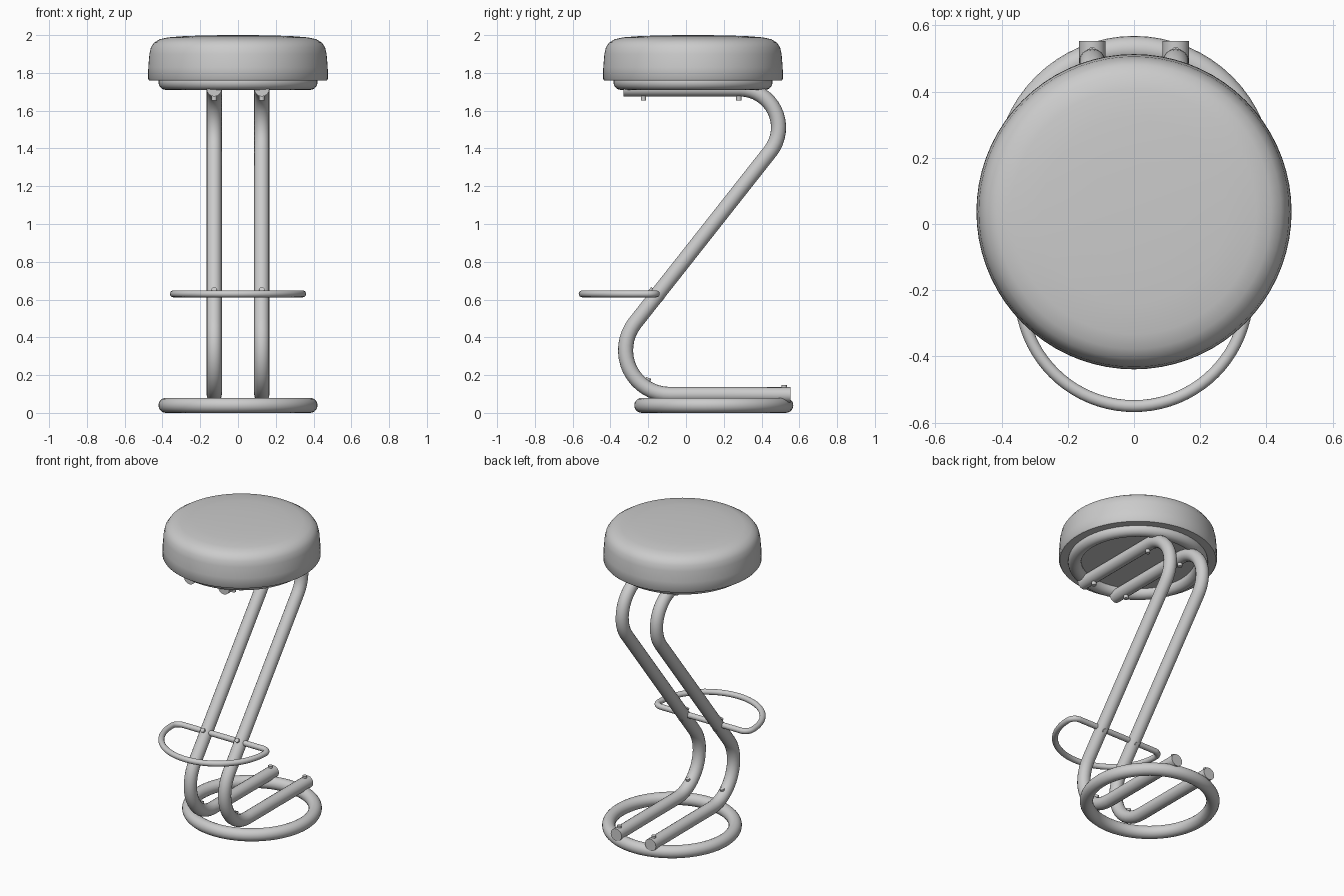
import bpy, bmesh, math
from mathutils import Vector

if "Cube" in bpy.data.objects:
    bpy.data.objects.remove(bpy.data.objects["Cube"])

SEAT_Y = 0.037
BASE_Y = 0.147


def smooth(ob, angle=40):
    bpy.ops.object.select_all(action='DESELECT')
    ob.select_set(True)
    bpy.context.view_layer.objects.active = ob
    bpy.ops.object.shade_smooth_by_angle(angle=math.radians(angle))


def tube(name, pts, radius, cyclic=False):
    cu = bpy.data.curves.new(name, 'CURVE')
    cu.dimensions = '3D'
    cu.bevel_depth = radius
    cu.bevel_resolution = 6
    cu.use_fill_caps = True
    sp = cu.splines.new('POLY')
    sp.points.add(len(pts) - 1)
    for p, co in zip(sp.points, pts):
        p.co = (*co, 1)
    sp.use_cyclic_u = cyclic
    ob = bpy.data.objects.new(name, cu)
    bpy.context.collection.objects.link(ob)
    bpy.ops.object.select_all(action='DESELECT')
    ob.select_set(True)
    bpy.context.view_layer.objects.active = ob
    bpy.ops.object.convert(target='MESH')
    ob = bpy.context.object
    smooth(ob)
    return ob


def ring(name, y, z, major, minor):
    bpy.ops.mesh.primitive_torus_add(location=(0, y, z), major_radius=major, minor_radius=minor,
                                     major_segments=64, minor_segments=20)
    ob = bpy.context.object
    ob.name = name
    smooth(ob)


def lathe(name, profile, y, segs=72):
    bm = bmesh.new()
    vs = [bm.verts.new((r, 0, z)) for r, z in profile]
    es = [bm.edges.new(e) for e in zip(vs, vs[1:])]
    bmesh.ops.spin(bm, geom=vs + es, axis=(0, 0, 1), cent=(0, 0, 0), angle=2 * math.pi, steps=segs)
    bmesh.ops.remove_doubles(bm, verts=bm.verts, dist=1e-4)
    bmesh.ops.recalc_face_normals(bm, faces=bm.faces)
    me = bpy.data.meshes.new(name)
    bm.to_mesh(me)
    bm.free()
    ob = bpy.data.objects.new(name, me)
    ob.location.y = y
    bpy.context.collection.objects.link(ob)
    smooth(ob)


def arc(cy, cz, r, a0, a1, n=16):
    return [(cy + r * math.cos(math.radians(a0 + (a1 - a0) * i / n)),
             cz + r * math.sin(math.radians(a0 + (a1 - a0) * i / n))) for i in range(n + 1)]


# Cushion
lathe("seat_cushion", [(0, 1.76), (0.47, 1.76), (0.476, 1.768), (0.475, 1.83), (0.469, 1.90),
                       (0.461, 1.935), (0.444, 1.96), (0.415, 1.978), (0.37, 1.988),
                       (0.28, 1.995), (0.15, 1.999), (0, 2.0)], SEAT_Y)

# Support ring under the cushion and floor ring
ring("seat_ring", SEAT_Y, 1.75, 0.381, 0.04)
ring("base_ring", BASE_Y, 0.04, 0.381, 0.04)

# Pair of Z-shaped legs, path in the y-z plane
path = [(0.553, 0.096), (0.2, 0.0975)]
path += arc(-0.086, 0.3315, 0.234, 270, 141.8)
path += arc(0.286, 1.511, 0.204, -38.2, 90)
path += [(-0.33, 1.715)]
for side, s in (("left", -1), ("right", 1)):
    x = 0.126 * s
    tube(f"{side}_leg", [(x, y, z) for y, z in path], 0.04)

    # Bolts: start and end in the y-z plane
    bolts = {"seat_front": ((-0.225, 1.70), (-0.225, 1.655)),
             "seat_back": ((0.28, 1.70), (0.28, 1.655)),
             "footrest": ((-0.193, 0.655), (-0.122, 0.597)),
             "base_front": ((-0.22, 0.12), (-0.198, 0.185)),
             "base_back": ((0.52, 0.10), (0.52, 0.147))}
    for name, (a, b) in bolts.items():
        tube(f"{side}_{name}_bolt", [(x, *a), (x, *b)], 0.014)

# D-shaped footrest: half circle, rounded corners, straight back bar
loop = arc(0, -0.207, 0.343, 180, 360, 40)
loop += arc(0.293, -0.207, 0.05, 0, 90, 8)[1:]
loop += arc(-0.293, -0.207, 0.05, 90, 180, 8)[:-1]
tube("footrest", [(x, y, 0.63) for x, y in loop], 0.018, cyclic=True)
